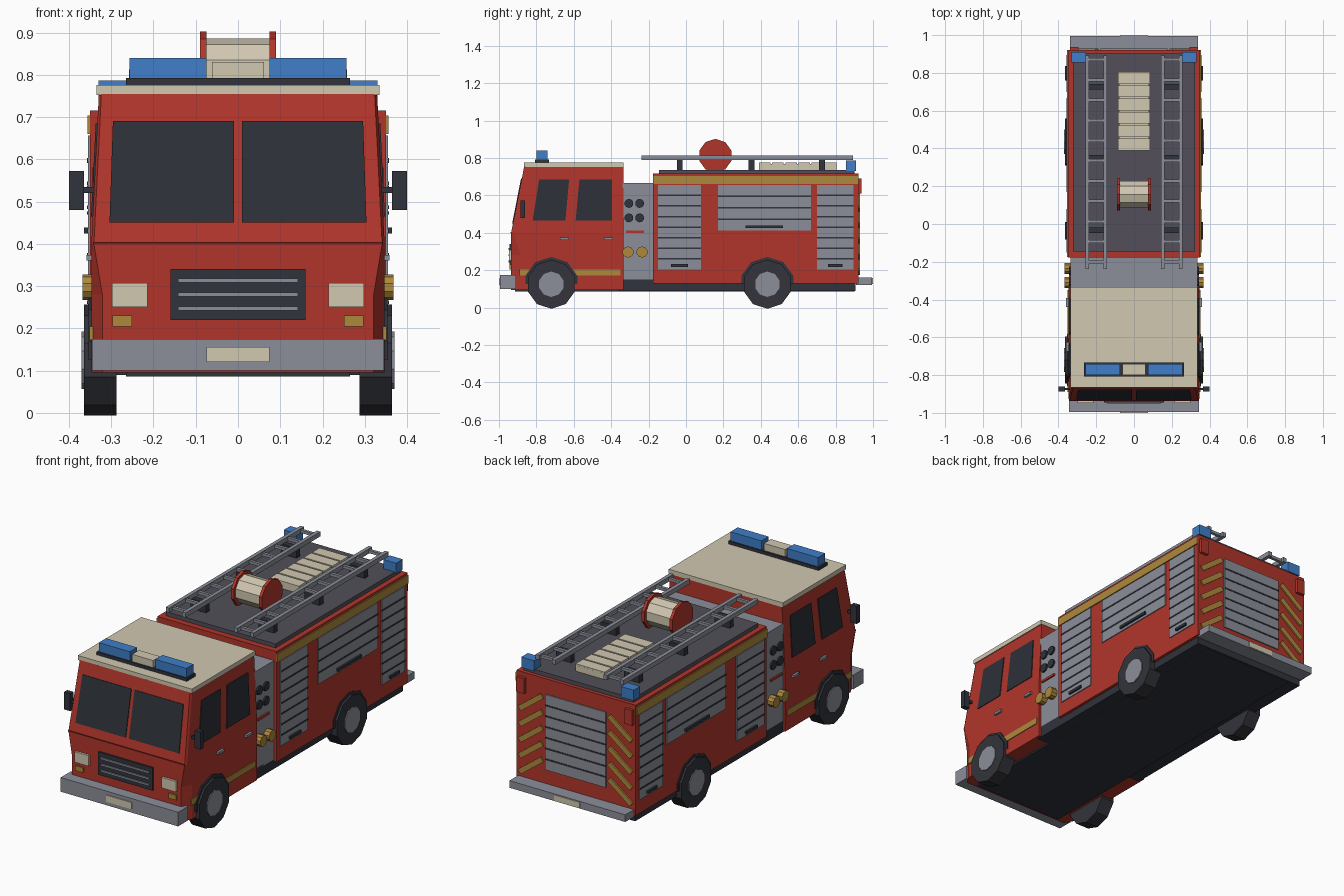
import bpy, bmesh, math
from mathutils import Vector, Matrix

cube = bpy.data.objects.get("Cube")
if cube:
    bpy.data.objects.remove(cube)


def material(name, r, g, b):
    m = bpy.data.materials.new(name)
    m.use_nodes = True
    m.diffuse_color = (r, g, b, 1)
    m.node_tree.nodes["Principled BSDF"].inputs["Base Color"].default_value = (r, g, b, 1)
    return m


RED = material("fire red", 0.44, 0.036, 0.024)
DEEP = material("deep red", 0.2, 0.014, 0.012)
CREAM = material("cream", 0.64, 0.58, 0.44)
GREY = material("metal grey", 0.26, 0.275, 0.32)
DARK = material("dark trim", 0.03, 0.033, 0.045)
GLASS = material("dark glass", 0.026, 0.03, 0.04)
BLUE = material("beacon blue", 0.05, 0.21, 0.58)
GOLD = material("gold", 0.42, 0.25, 0.045)
DECK = material("slate deck", 0.085, 0.078, 0.1)
TYRE = material("tyre black", 0.033, 0.034, 0.043)


def finish(name, bm, mat, mirror=False):
    bmesh.ops.recalc_face_normals(bm, faces=bm.faces[:])
    me = bpy.data.meshes.new(name)
    bm.to_mesh(me)
    bm.free()
    me.materials.append(mat)
    ob = bpy.data.objects.new(name, me)
    bpy.context.collection.objects.link(ob)
    if mirror:
        mod = ob.modifiers.new("Mirror", "MIRROR")
        mod.use_mirror_merge = False
    return ob


def add_box(bm, x, y, z, turn=None):
    lo, hi = Vector((x[0], y[0], z[0])), Vector((x[1], y[1], z[1]))
    mat = Matrix.Translation((lo + hi) / 2)
    if turn:
        mat = mat @ Matrix.Rotation(turn, 4, "Y")
    bmesh.ops.create_cube(bm, size=1, matrix=mat @ Matrix.Diagonal((*(hi - lo), 1)))


def box(name, x, y, z, mat, mirror=False):
    bm = bmesh.new()
    add_box(bm, x, y, z)
    return finish(name, bm, mat, mirror)


def boxes(name, items, mat, mirror=False):
    bm = bmesh.new()
    for item in items:
        add_box(bm, *item)
    return finish(name, bm, mat, mirror)


def disc(name, x, y, z, r, mat, n=10, mirror=True, cut=None):
    # Cylinder along x with a flat facet at the bottom
    bm = bmesh.new()
    turn = Matrix.Rotation(math.pi / 2, 4, "Y") @ Matrix.Rotation(math.pi / n, 4, "Z")
    place = Matrix.Translation(((x[0] + x[1]) / 2, y, z))
    bmesh.ops.create_cone(bm, cap_ends=True, segments=n, radius1=r, radius2=r,
                          depth=x[1] - x[0], matrix=place @ turn)
    if cut is not None:
        bmesh.ops.bisect_plane(bm, geom=bm.verts[:] + bm.edges[:] + bm.faces[:],
                               plane_co=(0, 0, cut), plane_no=(0, 0, 1), clear_inner=True)
    return finish(name, bm, mat, mirror)


def plate(name, pts, direction, mat, thick=0.006):
    bm = bmesh.new()
    off = Vector(direction) * thick
    a = [bm.verts.new(Vector(p) - off) for p in pts]
    b = [bm.verts.new(Vector(p) + off) for p in pts]
    bm.faces.new(a)
    bm.faces.new(b)
    for i in range(len(a)):
        j = (i + 1) % len(a)
        bm.faces.new((a[i], a[j], b[j], b[i]))
    return finish(name, bm, mat, True)


# Cab shell: lofted rings, chamfered at the lower front corners
def cab_side(z):
    return 0.347 - max(z - 0.4, 0) * 0.05


def cab_front(z):
    return -0.935 + max(z - 0.4, 0) * 0.197


bm = bmesh.new()
rings = []
for z, c in ((0.095, 0.026), (0.28, 0.026), (0.4, 0.006), (0.755, 0.006)):
    w, f = cab_side(z), cab_front(z)
    half = [(w, -0.335), (w, f + c * 2), (w - c, f)]
    ring = half + [(-x, y) for x, y in reversed(half)]
    rings.append([bm.verts.new((x, y, z)) for x, y in ring])
for lo, hi in zip(rings, rings[1:]):
    for i in range(6):
        j = (i + 1) % 6
        bm.faces.new((lo[i], lo[j], hi[j], hi[i]))
bm.faces.new(rings[0])
bm.faces.new(rings[-1])
finish("cab", bm, RED)
box("cab_roof", (-0.335, 0.335), (-0.865, -0.333), (0.752, 0.776), CREAM)
box("front_seam", (-0.342, 0.342), (-0.938, -0.92), (0.399, 0.404), DEEP)

# Cab glass
plate("windscreen", [(x, cab_front(z), z) for x, z in
                     ((0.01, 0.45), (0.304, 0.45), (0.296, 0.69), (0.01, 0.69))],
      (0, -1, 0.2), GLASS, 0.004)
for name, outline in (
        ("front_door_window", ((-0.82, 0.465), (-0.645, 0.465), (-0.625, 0.685), (-0.785, 0.685))),
        ("rear_door_window", ((-0.59, 0.465), (-0.395, 0.465), (-0.395, 0.685), (-0.57, 0.685)))):
    plate(name, [(cab_side(z), y, z) for y, z in outline], (1, 0, 0.05), GLASS, 0.004)

# Cab trim
box("cab_stripe", (0.34, 0.351), (-0.89, -0.35), (0.172, 0.205), GOLD, True)
boxes("door_handles", [((0.34, 0.359), (y - 0.024, y + 0.024), (0.361, 0.374))
                       for y in (-0.65, -0.415)], GREY, True)
boxes("mirrors", [((0.365, 0.4), (-0.886, -0.86), (0.48, 0.573)),
                  ((0.335, 0.37), (-0.878, -0.868), (0.52, 0.535))], DARK, True)
box("grille", (-0.16, 0.16), (-0.944, -0.92), (0.22, 0.341), DARK)
boxes("grille_bars", [((-0.142, 0.142), (-0.95, -0.94), (z - 0.005, z + 0.005))
                      for z in (0.247, 0.28, 0.313)], GREY)
box("headlights", (0.214, 0.298), (-0.947, -0.92), (0.251, 0.307), CREAM, True)
box("indicators", (0.251, 0.297), (-0.943, -0.92), (0.205, 0.231), GOLD, True)

# Bumpers and plates
box("front_bumper", (-0.345, 0.345), (-0.995, -0.91), (0.1, 0.175), GREY)
box("front_plate", (-0.075, 0.075), (-1, -0.99), (0.12, 0.156), CREAM)
box("rear_bumper", (-0.34, 0.34), (0.91, 0.995), (0.122, 0.16), GREY)
box("rear_plate", (-0.075, 0.075), (0.99, 1), (0.125, 0.157), CREAM)

# Light bar
box("light_bar_base", (-0.265, 0.265), (-0.807, -0.733), (0.774, 0.792), DARK)
box("light_bar_lamps", (0.075, 0.257), (-0.8, -0.74), (0.79, 0.84), BLUE, True)
box("light_bar_centre", (-0.062, 0.062), (-0.8, -0.742), (0.79, 0.83), CREAM)

# Chassis
box("chassis", (-0.265, 0.265), (-0.915, 0.9), (0.086, 0.14), DARK)
box("chassis_skirt", (-0.335, 0.335), (-0.36, 0.905), (0.09, 0.15), DARK)

# Pump section
box("pump_section", (-0.335, 0.335), (-0.34, -0.175), (0.14, 0.665), GREY)
for y in (-0.305, -0.248):
    for z in (0.48, 0.557):
        disc("gauge", (0.33, 0.344), y, z, 0.024, DARK)
for y in (-0.31, -0.235):
    disc("outlet", (0.33, 0.368), y, 0.297, 0.03, GOLD)
box("pump_handle", (0.33, 0.343), (-0.32, -0.225), (0.4, 0.412), RED, True)

# Equipment body
box("body", (-0.35, 0.35), (-0.177, 0.922), (0.13, 0.716), RED)
box("body_stripe", (0.345, 0.356), (-0.176, 0.921), (0.66, 0.704), GOLD, True)
box("roof_deck", (-0.322, 0.322), (-0.145, 0.902), (0.71, 0.737), DECK)


def slat_heights(z0, z1):
    n = round((z1 - z0) / 0.055)
    return [z0 + (z1 - z0) * i / n for i in range(1, n)]


# Roller shutters, sides and rear
for name, y0, y1, z0 in (("front_shutter", -0.15, 0.08, 0.205),
                         ("middle_shutter", 0.17, 0.668, 0.412),
                         ("rear_side_shutter", 0.7, 0.895, 0.205)):
    box(name, (0.345, 0.355), (y0, y1), (z0, 0.656), GREY, True)
    boxes(name + "_slats", [((0.35, 0.357), (y0, y1), (z - 0.004, z + 0.004))
                            for z in slat_heights(z0, 0.656)], DARK, True)
    mid, reach = (y0 + y1) / 2, (y1 - y0) * 0.2
    box(name + "_handle", (0.35, 0.365), (mid - reach, mid + reach),
        (z0 + 0.013, z0 + 0.027), DARK, True)
box("back_shutter", (-0.178, 0.178), (0.915, 0.928), (0.235, 0.635), GREY)
boxes("back_shutter_slats", [((-0.178, 0.178), (0.92, 0.93), (z - 0.004, z + 0.004))
                             for z in slat_heights(0.235, 0.635)], DARK)

# Rear chevrons and tail lamps
boxes("chevrons", [((0.18, 0.345), (0.915, 0.93), (z - 0.014, z + 0.014), math.radians(37))
                   for z in (0.235 + 0.084 * i for i in range(5))], GOLD, True)
box("tail_lamps", (0.295, 0.34), (0.915, 0.938), (0.61, 0.69), RED, True)
box("rear_beacons", (0.255, 0.33), (0.855, 0.91), (0.73, 0.786), BLUE, True)

# Ladders and their supports
rails = [((x - 0.01, x + 0.01), (-0.237, 0.893), (0.788, 0.813)) for x in (0.152, 0.248)]
rungs = [((0.152, 0.248), (y - 0.008, y + 0.008), (0.793, 0.808))
         for y in (-0.2 + 0.107 * i for i in range(11))]
boxes("ladders", rails + rungs, GREY, True)
boxes("ladder_supports", [((0.155, 0.245), (y - 0.015, y + 0.015), (0.73, 0.79))
                          for y in (-0.033, 0.35, 0.727)], DARK, True)

# Hose reel and hose bed
disc("reel_flange", (0.074, 0.09), 0.157, 0.812, 0.09, RED)
disc("reel_drum", (-0.076, 0.076), 0.157, 0.812, 0.074, CREAM, mirror=False)
box("hose_bed", (-0.08, 0.08), (0.39, 0.805), (0.73, 0.768), CREAM)
boxes("hose_folds", [((-0.085, 0.085), (y, y + 0.062), (0.735, 0.776))
                     for y in (0.39 + 0.0705 * i for i in range(6))], CREAM)

# Wheels and arches
for name, y in (("front", -0.72), ("rear", 0.435)):
    disc(name + "_arch", (0.28, 0.354), y, 0.125, 0.146, DARK, cut=0.125)
    disc(name + "_tyre", (0.288, 0.365), y, 0.125, 0.131, TYRE)
    disc(name + "_hub", (0.35, 0.37), y, 0.125, 0.068, GREY)
